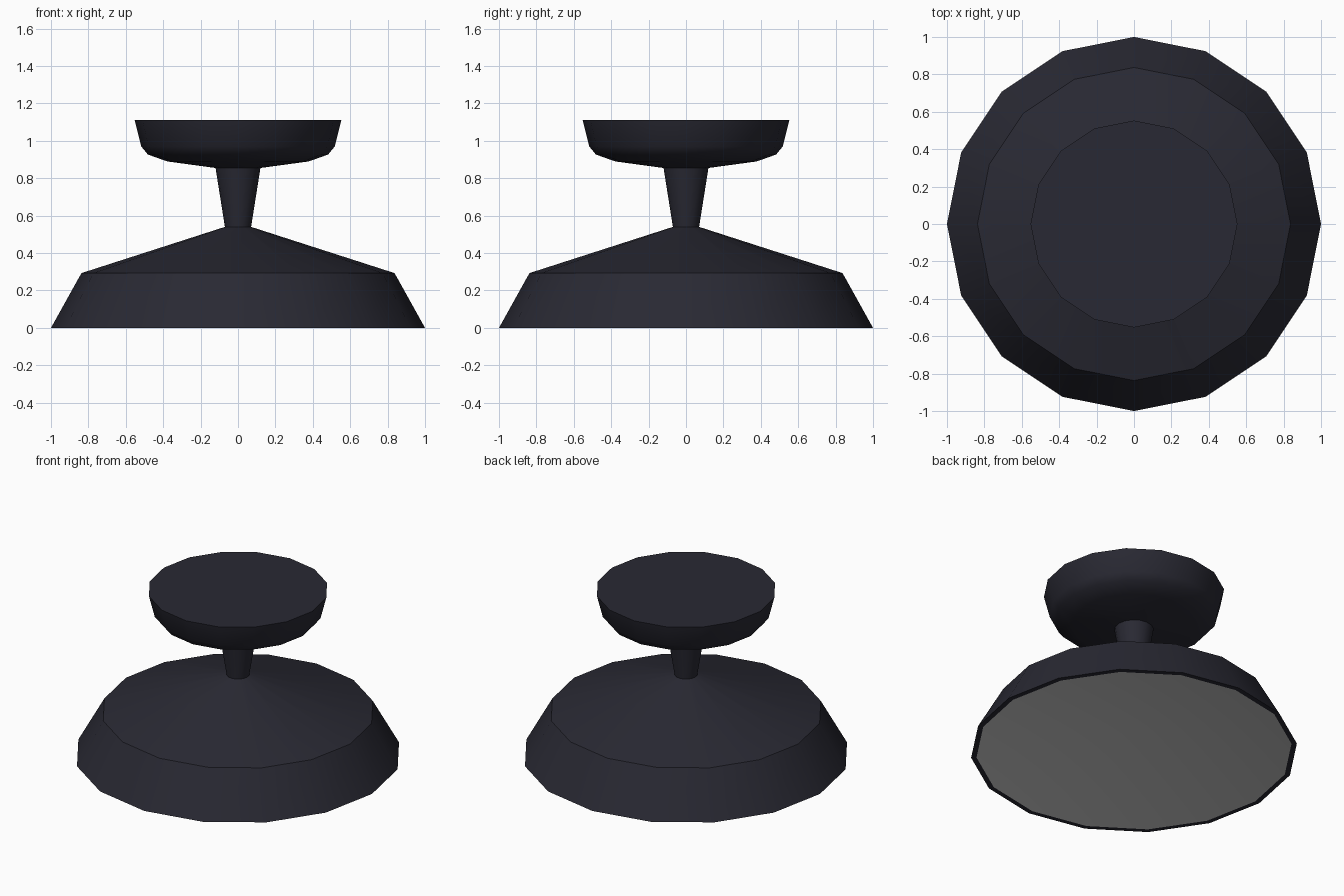
import bpy, bmesh
from math import cos, sin, pi, radians

if "Cube" in bpy.data.objects:
    bpy.data.objects.remove(bpy.data.objects["Cube"])

SIDES = 16

dark = bpy.data.materials.new("dark_plastic")
dark.diffuse_color = (0.022, 0.022, 0.033, 1)
dark.use_nodes = True
dark.node_tree.nodes["Principled BSDF"].inputs["Base Color"].default_value = dark.diffuse_color


def lathe(name, profile, material=None, cap_end=False):
    """Revolve (radius, z) points around z; faces point right of the path."""
    bm = bmesh.new()
    rings = [[bm.verts.new((r * cos(2 * pi * i / SIDES), r * sin(2 * pi * i / SIDES), z))
              for i in range(SIDES)] for r, z in profile]
    for a, b in zip(rings, rings[1:]):
        for i in range(SIDES):
            j = (i + 1) % SIDES
            bm.faces.new((a[i], a[j], b[j], b[i]))
    if cap_end:
        bm.faces.new(rings[-1])
    bmesh.ops.remove_doubles(bm, verts=bm.verts, dist=1e-5)
    mesh = bpy.data.meshes.new(name)
    bm.to_mesh(mesh)
    bm.free()
    obj = bpy.data.objects.new(name, mesh)
    bpy.context.collection.objects.link(obj)
    if material:
        mesh.materials.append(material)
    bpy.ops.object.select_all(action='DESELECT')
    obj.select_set(True)
    bpy.context.view_layer.objects.active = obj
    bpy.ops.object.shade_smooth_by_angle(angle=radians(40))
    return obj


# Base skirt with a thin dark rim underneath and a conical top
lathe("base", [(0.967, 0), (1, 0), (0.837, 0.293), (0.07, 0.54)], dark)

# Grey underside, hollowed towards the centre
lathe("base_underside", [(0, 0.14), (0.967, 0)])

# Flared stem
lathe("stem", [(0.07, 0.54), (0.12, 0.855)], dark)

# Rounded dish-shaped knob with a flat top
lathe("knob", [(0.12, 0.855), (0.378, 0.89), (0.482, 0.927), (0.517, 0.97), (0.553, 1.112)],
      dark, cap_end=True)
